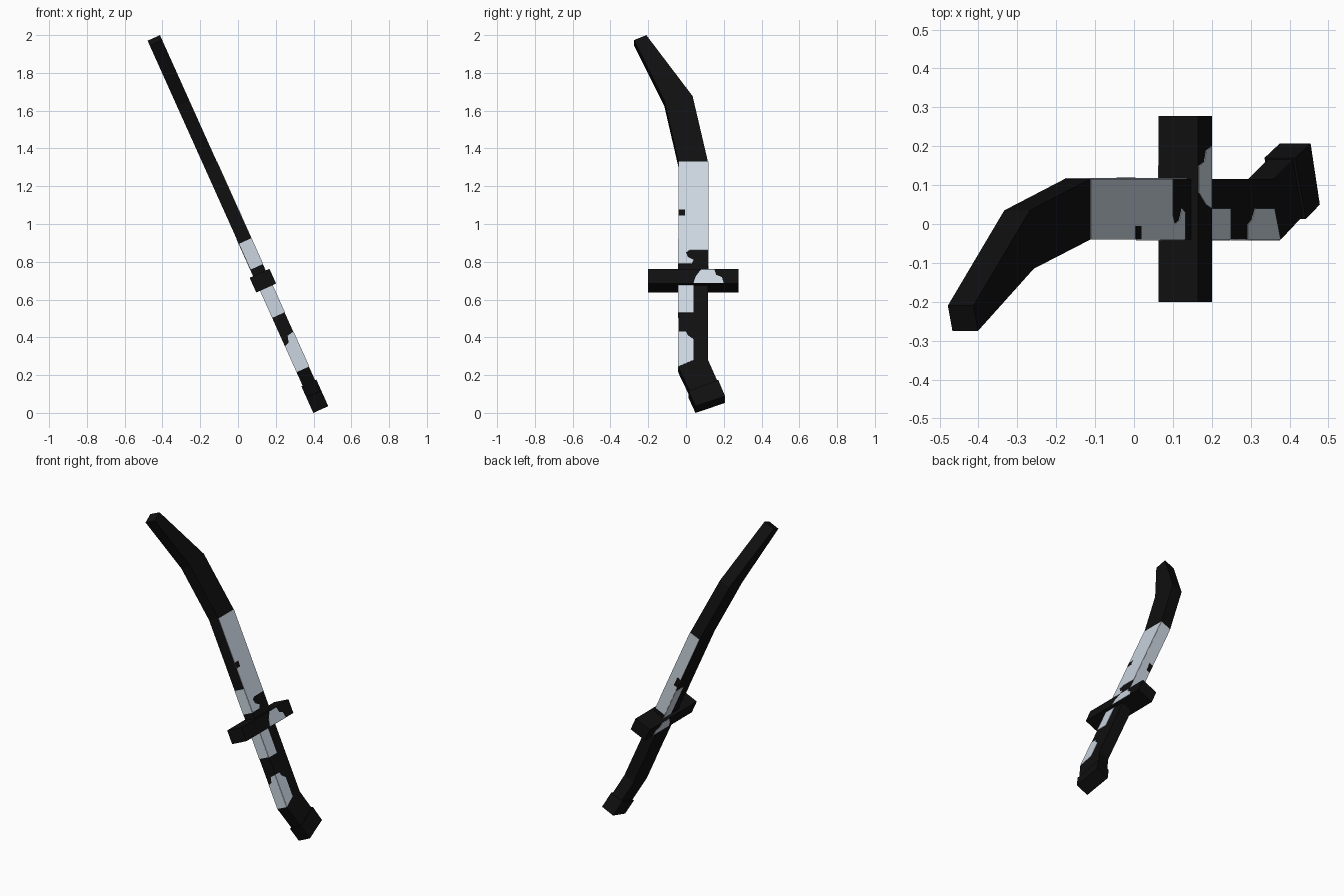
import bpy, bmesh, math
from mathutils import Matrix, Vector

if "Cube" in bpy.data.objects:
    bpy.data.objects.remove(bpy.data.objects["Cube"])


def material(name, color):
    m = bpy.data.materials.new(name)
    m.use_nodes = True
    m.diffuse_color = (*color, 1)
    m.node_tree.nodes["Principled BSDF"].inputs["Base Color"].default_value = (*color, 1)
    return m


BLACK = material("charcoal_black", (0.005, 0.005, 0.005))
PALE = material("pale_steel", (0.6, 0.67, 0.75))

# The sword is laid out upright (x thickness, y width, z length), then leaned.
LEAN = Matrix.Translation((0.435, 0, 0.025)) @ Matrix.Rotation(math.radians(-24.2), 4, 'Y')
HALF = 0.036          # half thickness of blade and grip
GUARD_HALF = 0.056
FRONT, BACK = -0.04, 0.116


def finish(name, bm, mat):
    bmesh.ops.recalc_face_normals(bm, faces=bm.faces)
    bm.transform(LEAN)
    mesh = bpy.data.meshes.new(name)
    bm.to_mesh(mesh)
    bm.free()
    mesh.materials.append(mat)
    bpy.context.collection.objects.link(bpy.data.objects.new(name, mesh))


def bar(name, stations, half, mat=BLACK):
    """Square-section bar through stations of (front y, z, back y, z)."""
    bm = bmesh.new()
    rings = [[bm.verts.new(p) for p in ((-half, a, za), (half, a, za), (half, b, zb), (-half, b, zb))]
             for a, za, b, zb in stations]
    for lower, upper in zip(rings, rings[1:]):
        for i in range(4):
            j = (i + 1) % 4
            bm.faces.new((lower[i], lower[j], upper[j], upper[i]))
    bm.faces.new(rings[0])
    bm.faces.new(rings[-1])
    finish(name, bm, mat)


def plate(name, axis, level, outline, mat=PALE, thick=0.002):
    """Thin painted patch on the face at the given level of axis x or y."""
    bm = bmesh.new()
    place = (lambda u, z: (level, u, z)) if axis == 'x' else (lambda u, z: (u, level, z))
    face = bm.faces.new([bm.verts.new(place(u, z)) for u, z in outline])
    out = bmesh.ops.extrude_face_region(bm, geom=[face])["geom"]
    push = Vector((1, 0, 0) if axis == 'x' else (0, 1, 0)) * math.copysign(thick, level)
    bmesh.ops.translate(bm, vec=push, verts=[v for v in out if isinstance(v, bmesh.types.BMVert)])
    finish(name, bm, mat)


def rect(u0, u1, z0, z1):
    return [(u0, z0), (u1, z0), (u1, z1), (u0, z1)]


# Main parts
bar("blade", [(FRONT, 0.74, BACK, 0.74), (FRONT, 1.415, BACK, 1.415),
              (-0.115, 1.77, 0.035, 1.795), (-0.275, 2.12, -0.21, 2.149)], HALF)
bar("grip", [(0.03, 0.06, 0.175, 0.12), (FRONT, 0.22, BACK, 0.265), (FRONT, 0.74, BACK, 0.74)], HALF)
bar("pommel", [(0.05, -0.008, 0.207, 0.05), (0.013, 0.08, 0.17, 0.146)], 0.0435)
bar("guard", [(-0.2, 0.697, 0.278, 0.697), (-0.2, 0.783, 0.278, 0.783)], GUARD_HALF)

# Pale patches on the left broad face
plate("blade_left_patch", 'x', HALF,
      [(FRONT, 0.822), (0.03, 0.822), (0.04, 0.844), (0.01, 0.86), (0.0, 0.888),
       (0.02, 0.9), (BACK, 0.9), (BACK, 1.415), (FRONT, 1.415)])
plate("grip_left_upper_patch", 'x', HALF, rect(FRONT, 0.04, 0.537, 0.7))
plate("grip_left_lower_patch", 'x', HALF,
      [(FRONT, 0.225), (0.04, 0.263), (0.04, 0.384), (0.01, 0.406), (0.0, 0.428), (FRONT, 0.428)])
plate("blade_left_spot", 'x', HALF + 0.002, rect(FRONT, -0.005, 1.1, 1.135), BLACK, 0.001)

# Pale patches on both broad faces of the guard
for side, sign in (("left", 1), ("right", -1)):
    plate("guard_%s_patch" % side, 'x', sign * GUARD_HALF,
          [(0.04, 0.7), (0.2, 0.7), (0.19, 0.735), (0.16, 0.748), (0.15, 0.78), (0.08, 0.78), (0.05, 0.737)])

# Pale patch on the right broad face
plate("blade_right_patch", 'x', -HALF, rect(0.04, BACK, 0.783, 1.0))

# Pale patches on the narrow front edge
plate("blade_front_patch", 'y', FRONT, rect(-HALF, HALF, 0.82, 0.97))
plate("grip_front_upper_patch", 'y', FRONT, rect(-HALF, HALF, 0.54, 0.697))
plate("grip_front_lower_patch", 'y', FRONT,
      [(-HALF, 0.225), (HALF, 0.225), (HALF, 0.428), (0, 0.42), (-0.01, 0.385), (-HALF, 0.375)])

# Pale patch on the narrow back edge
plate("blade_back_patch", 'y', BACK, rect(-HALF, HALF, 0.81, 1.415))
plate("blade_back_spot", 'y', BACK + 0.002, rect(-HALF, -0.01, 1.03, 1.09), BLACK, 0.001)
